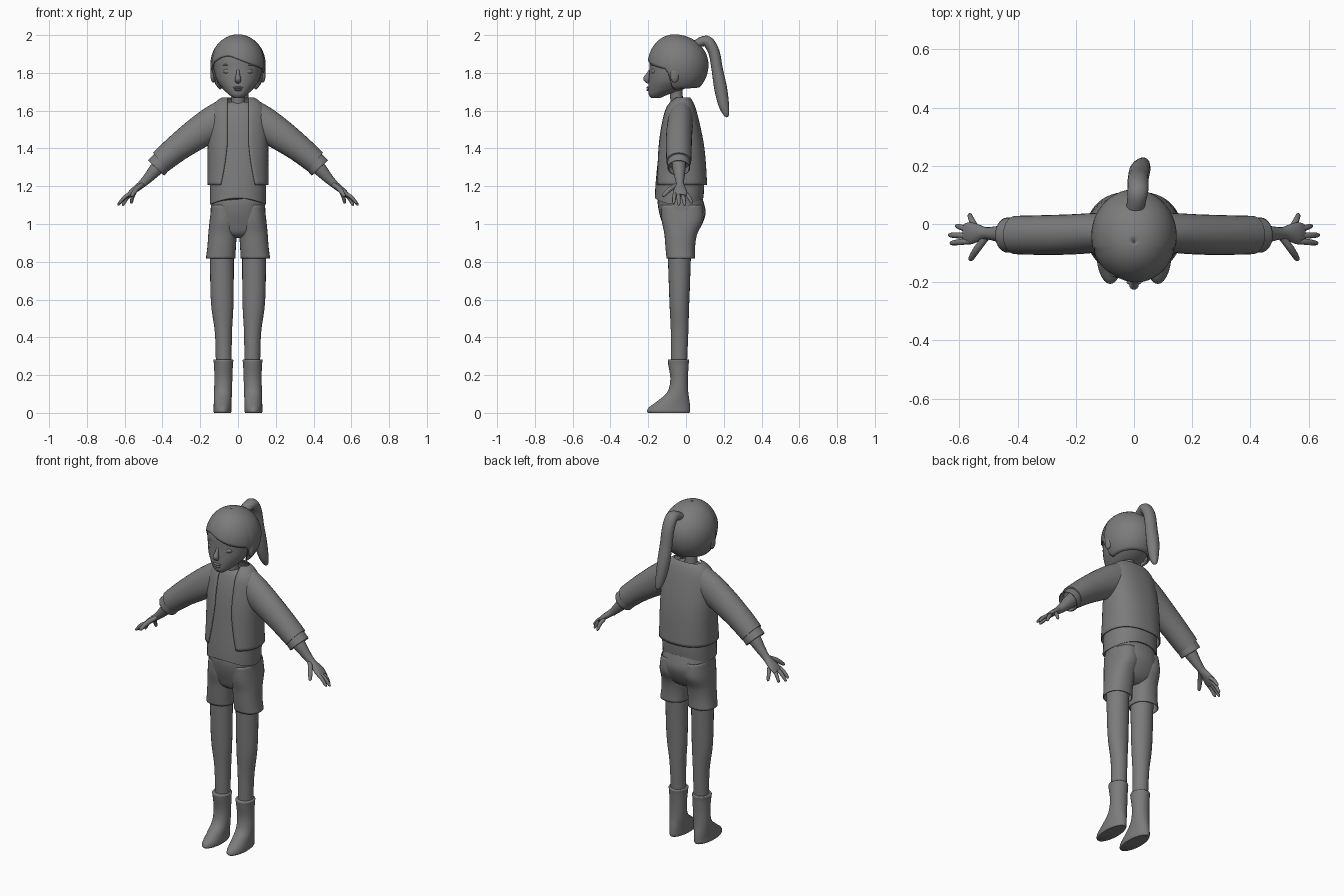
import bpy, bmesh, math
from mathutils import Vector

grey = bpy.data.materials.new("plain_grey")
grey.diffuse_color = (0.2, 0.2, 0.2, 1)


def make(name, rings, closed=True, caps=True, thick=0.0, angle=50):
    """Skin a list of point rings into one smooth object."""
    bm = bmesh.new()
    rows = [[bm.verts.new(p) for p in r] for r in rings]
    n = len(rows[0])
    for a, b in zip(rows, rows[1:]):
        for i in range(n if closed else n - 1):
            j = (i + 1) % n
            bm.faces.new((a[i], a[j], b[j], b[i]))
    if caps:
        bm.faces.new(rows[0])
        bm.faces.new(rows[-1])
    bmesh.ops.recalc_face_normals(bm, faces=bm.faces)
    me = bpy.data.meshes.new(name)
    bm.to_mesh(me)
    bm.free()
    me.materials.append(grey)
    me.shade_smooth()
    me.set_sharp_from_angle(angle=math.radians(angle))
    ob = bpy.data.objects.new(name, me)
    bpy.context.collection.objects.link(ob)
    if thick:
        mod = ob.modifiers.new("thickness", "SOLIDIFY")
        mod.thickness = thick
        mod.offset = 0
    return ob


def smooth(path, n=4):
    """Catmull-Rom interpolation of equal-length tuples."""
    out = []
    for i in range(len(path) - 1):
        p = [path[max(i - 1, 0)], path[i], path[i + 1], path[min(i + 2, len(path) - 1)]]
        for k in range(n):
            t = k / n
            out.append([b + 0.5 * t * (c - a + t * (2*a - 5*b + 4*c - d + t * (3*(b - c) + d - a)))
                        for a, b, c, d in zip(*p)])
    return out + [list(path[-1])]


def power(v, e):
    return math.copysign(abs(v) ** e, v)


def loft(name, rows, e=1.0, n=32, gap=None, drop=0.0, s=1, caps=True, thick=0.0):
    """Stack level ovals: rows are z, x0, x1, y0, y1; gap leaves the front open."""
    rings = []
    for z, x0, x1, y0, y1 in smooth(rows):
        hw, hy, cx, cy = (x1 - x0) / 2, (y1 - y0) / 2, (x0 + x1) / 2, (y0 + y1) / 2
        a0 = math.asin(min(0.95, (gap(z) / hw) ** (1 / e))) if gap else 0
        ring = []
        for i in range(n):
            a = a0 + (2 * math.pi - 2 * a0) * i / ((n - 1) if gap else n)
            x = power(math.sin(a), e)
            ring.append((s * (cx + hw * x), cy - hy * power(math.cos(a), e),
                         z - drop * x * x * max(0, (1.3 - z) / 0.16)))
        rings.append(ring)
    return make(name, rings, closed=not gap, caps=caps and not gap, thick=thick)


def sweep(name, path, side=(0, 1, 0), n=16, s=1, caps=True, thick=0.0, steps=4):
    """Oval tube: path is x, y, z, radius along side, radius across."""
    pts = smooth(path, steps)
    pos = [Vector(p[:3]) for p in pts]
    rings = []
    for i, p in enumerate(pts):
        t = (pos[min(i + 1, len(pts) - 1)] - pos[max(i - 1, 0)]).normalized()
        u = Vector(side)
        u = (u - t * u.dot(t)).normalized()
        w = t.cross(u)
        ring = []
        for k in range(n):
            a = 2 * math.pi * k / n
            v = pos[i] + u * math.cos(a) * p[3] + w * math.sin(a) * p[4]
            ring.append((s * v.x, v.y, v.z))
        rings.append(ring)
    return make(name, rings, caps=caps, thick=thick)


def ball(name, c, r, n=16):
    rings = []
    for j in range(n // 2 + 1):
        a = max(0.02, min(math.pi - 0.02, math.pi * j / (n // 2)))
        rings.append([(c[0] + r[0] * math.sin(a) * math.cos(2 * math.pi * i / n),
                       c[1] + r[1] * math.sin(a) * math.sin(2 * math.pi * i / n),
                       c[2] + r[2] * math.cos(a)) for i in range(n)])
    return make(name, rings, angle=80)


# Head and face
loft("head", [(1.668, -.025, .025, -.185, -.135), (1.685, -.048, .048, -.197, -.095),
              (1.715, -.08, .08, -.2, -.01), (1.76, -.112, .112, -.198, .05),
              (1.82, -.127, .127, -.194, .085), (1.88, -.128, .128, -.19, .085),
              (1.94, -.1, .1, -.165, .06), (1.975, -.05, .05, -.11, .01)], e=.95)
sweep("nose", [(0, -.19, 1.815, .008, .006), (0, -.2, 1.79, .01, .012), (0, -.209, 1.768, .016, .017),
               (0, -.203, 1.752, .014, .008), (0, -.195, 1.748, .006, .004)], (1, 0, 0))
ball("upper_lip", (0, -.2, 1.722), (.026, .01, .006))
ball("lower_lip", (0, -.199, 1.71), (.021, .01, .006))
for s in (-1, 1):
    ball("eyelid", (s * .052, -.168, 1.808), (.026, .018, .016))
    ball("brow", (s * .052, -.172, 1.842), (.03, .012, .005))
    ball("ear", (s * .132, -.06, 1.79), (.014, .024, .042))
sweep("neck", [(0, -.045, 1.58, .045, .04), (0, -.048, 1.64, .036, .034),
               (0, -.055, 1.73, .036, .034)], (1, 0, 0))


# Hair cap: columns run from the crown down to a swept fringe and nape
def hair_cap():
    cols = 56
    rings = []
    for j in range(19):
        ring = []
        for i in range(cols):
            a = 2 * math.pi * i / cols
            sx, cy = math.sin(a), math.cos(a)          # cy = 1 faces front
            front = min(1, max(0, (cy - .2) / .16))
            fringe = 1.888 - .055 * max(0, sx + .3) - .14 * max(0, -sx - .4) ** 2
            low = front * fringe + (1 - front) * (1.715 - .01 * cy)
            end = math.acos(max(-.98, min(.98, (low - 1.842) / .158)))
            p = .02 + (end - .02) * j / 18
            r = math.sin(p)
            if p > math.pi / 2:
                r = r ** .8
            ring.append((.143 * sx * r, -.042 - .157 * cy * r - .02 * (1 - r) * (cy > -2),
                         1.842 + .158 * math.cos(p)))
        rings.append(ring)
    ob = make("hair_cap", rings, caps=False, thick=.008)
    ob.data.polygons[0].use_smooth = True


hair_cap()
ball("crown", (0, -.06, 1.988), (.03, .03, .011))
sweep("ponytail", [(0, .035, 1.935, .03, .022), (.008, .075, 1.962, .032, .025),
                   (.013, .115, 1.965, .036, .03), (.014, .148, 1.91, .036, .03),
                   (.016, .165, 1.82, .036, .03), (.02, .183, 1.72, .036, .034),
                   (.028, .2, 1.63, .028, .028), (.034, .214, 1.58, .016, .015),
                   (.036, .218, 1.566, .004, .004)], (1, 0, 0))

# Shirt and open jacket
loft("shirt", [(1.645, -.06, .06, -.075, .0), (1.61, -.11, .11, -.1, .03),
               (1.5, -.14, .14, -.13, .06), (1.3, -.147, .147, -.153, .092),
               (1.2, -.149, .149, -.162, .096), (1.138, -.149, .149, -.165, .092)],
     e=.88, drop=.035)
loft("jacket", [(1.667, -.085, .085, -.056, .02), (1.645, -.115, .115, -.085, .035),
                (1.6, -.143, .143, -.112, .052), (1.5, -.155, .155, -.135, .077),
                (1.4, -.158, .158, -.148, .095), (1.3, -.158, .158, -.157, .104),
                (1.207, -.16, .16, -.166, .109)], e=.85, n=44, thick=.006,
     gap=lambda z: .055 + .035 * max(0, (1.45 - z) / .24) ** 1.5)

# Shorts
loft("shorts_seat", [(1.18, -.13, .13, -.14, .075), (1.12, -.142, .142, -.15, .092),
                     (1.06, -.145, .145, -.142, .104), (1.0, -.147, .147, -.124, .086),
                     (.95, -.11, .11, -.105, .055), (.925, -.05, .05, -.07, .02)], e=.9)

for s, tag in ((-1, "right"), (1, "left")):
    loft("shorts_leg_" + tag, [(1.1, .01, .138, -.13, .085), (1.02, .004, .148, -.127, .09),
                               (.95, .008, .155, -.113, .058), (.88, .013, .16, -.107, .046),
                               (.818, .016, .168, -.101, .046)], e=.88, s=s, thick=.004, caps=False)
    # Legs and boots
    loft("leg_" + tag, [(.95, .022, .15, -.098, .03), (.8, .022, .148, -.095, .025),
                        (.65, .023, .146, -.09, .02), (.55, .025, .14, -.086, .016),
                        (.42, .032, .122, -.08, .012), (.25, .034, .117, -.08, .005)], n=24, s=s)
    loft("boot_" + tag, [(.283, .033, .122, -.085, .008), (.279, .025, .13, -.096, .016),
                         (.255, .027, .127, -.094, .014), (.18, .03, .125, -.083, .01),
                         (.11, .032, .127, -.099, .012), (.06, .034, .128, -.155, .019),
                         (.03, .034, .129, -.195, .022), (.01, .034, .13, -.206, .022),
                         (0, .038, .126, -.2, .018)], n=28, s=s)
    # Sleeve, cuff, arm
    sweep("sleeve_" + tag, [(.05, -.022, 1.582, .06, .087), (.13, -.03, 1.535, .066, .088),
                            (.222, -.036, 1.474, .067, .081), (.32, -.038, 1.403, .066, .07),
                            (.408, -.038, 1.33, .064, .062)], n=28, s=s, thick=.004)
    sweep("cuff_" + tag, [(.36, -.038, 1.367, .056, .056), (.4, -.038, 1.332, .057, .056),
                          (.434, -.038, 1.297, .058, .057)], n=28, s=s, thick=.005, caps=False)
    sweep("forearm_" + tag, [(.33, -.038, 1.392, .04, .042), (.42, -.037, 1.305, .036, .038),
                             (.47, -.034, 1.25, .027, .028), (.507, -.032, 1.213, .021, .021),
                             (.535, -.031, 1.19, .03, .018), (.562, -.032, 1.168, .038, .016),
                             (.582, -.033, 1.15, .034, .011)], s=s)
    # Fingers: base and tip of each
    for name, a, b in (("index", (.56, -.058, 1.168), (.632, -.066, 1.108)),
                       ("middle", (.565, -.04, 1.163), (.638, -.038, 1.1)),
                       ("ring", (.562, -.02, 1.163), (.612, -.006, 1.098)),
                       ("little", (.545, -.008, 1.17), (.566, .034, 1.11)),
                       ("thumb", (.508, -.045, 1.208), (.565, -.125, 1.148))):
        a, b = Vector(a), Vector(b)
        mid = a.lerp(b, .5) + Vector((.002, 0, .006))
        side = (0, 1, 0) if name in ("index", "middle", "ring") else (1, 0, 0)
        r = .013 if name == "thumb" else .0105
        sweep(name + "_finger_" + tag, [(*a, r, r), (*mid, r, r), (*a.lerp(b, .9), r * .75, r * .75),
                                        (*b, r * .25, r * .25)], side, n=10, s=s, steps=3)
